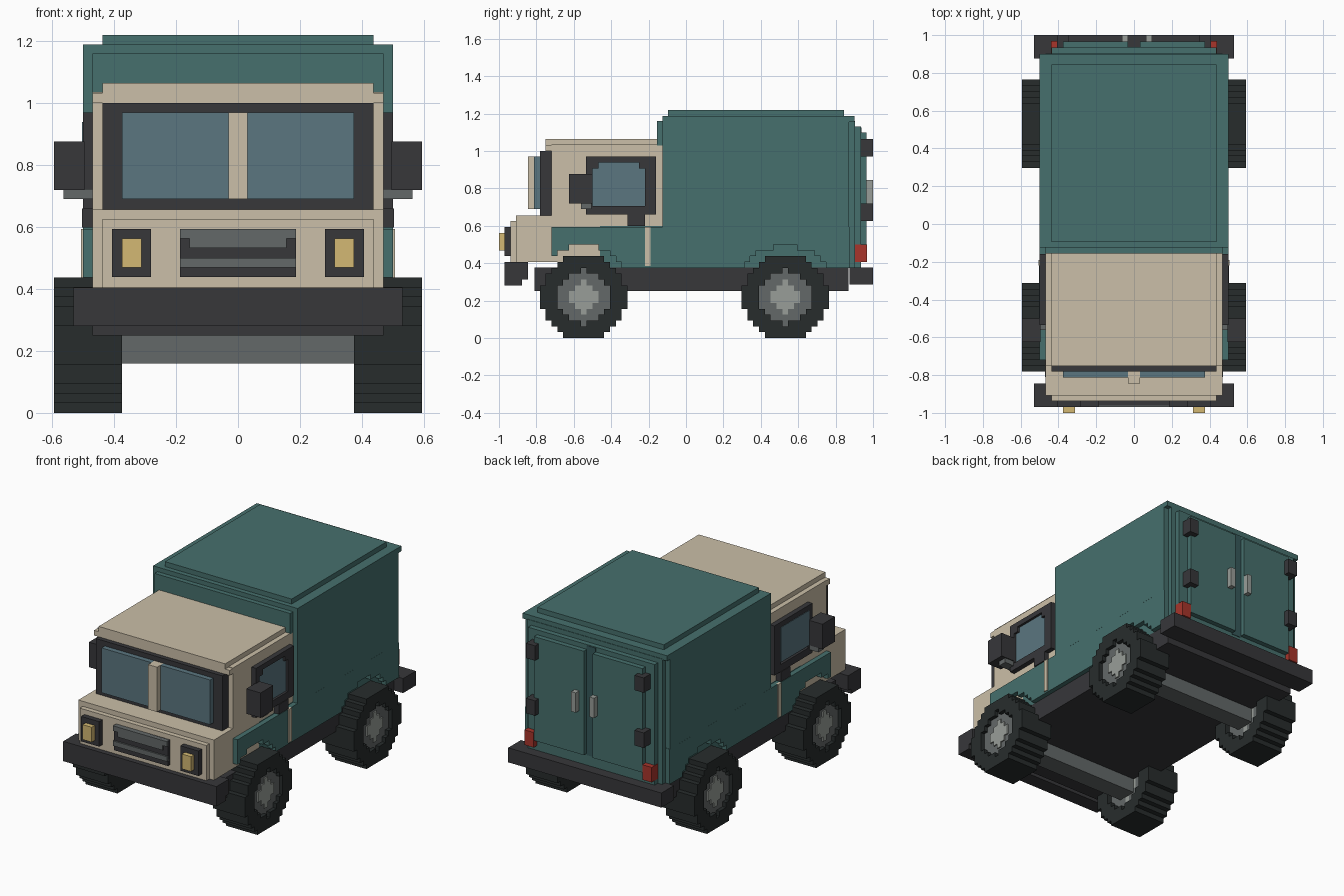
import bpy, bmesh, math

if "Cube" in bpy.data.objects:
    bpy.data.objects.remove(bpy.data.objects["Cube"])

V = 0.03125  # block size the whole model is stepped in


def material(name, hexcol):
    m = bpy.data.materials.new(name)
    rgb = [int(hexcol[i:i + 2], 16) / 255 for i in (0, 2, 4)]
    m.diffuse_color = [c / 12.92 if c < 0.04 else ((c + 0.055) / 1.055) ** 2.4 for c in rgb] + [1]
    m.use_nodes = True
    m.node_tree.nodes["Principled BSDF"].inputs["Base Color"].default_value = m.diffuse_color
    return m


TEAL = material("teal_paint", "46706d")
DEEP = material("dark_teal", "36585a")
CREAM = material("cream_paint", "cbbfa8")
DARK = material("dark_plastic", "37373a")
TYRE = material("rubber", "272c2c")
STEEL = material("steel", "636868")
LIGHT = material("light_metal", "999e99")
GLASS = material("glass", "5b7680")
LAMP = material("lamp", "d4b973")
RED = material("tail_red", "a8352b")


def finish(bm, name, mat):
    bmesh.ops.recalc_face_normals(bm, faces=bm.faces)
    me = bpy.data.meshes.new(name)
    bm.to_mesh(me)
    bm.free()
    me.materials.append(mat)
    ob = bpy.data.objects.new(name, me)
    bpy.context.collection.objects.link(ob)
    return ob


def box(name, x, y, z, mat):
    bm = bmesh.new()
    bmesh.ops.create_cube(bm, size=1)
    for v in bm.verts:
        v.co = [r[0] + (r[1] - r[0]) * (c + 0.5) for r, c in zip((x, y, z), v.co)]
    return finish(bm, name, mat)


def pair(name, x, y, z, mat):
    box(name + "_right", x, y, z, mat)
    box(name + "_left", (-x[1], -x[0]), y, z, mat)


def wide(name, half, y, z, mat):
    return box(name, (-half, half), y, z, mat)


def voxels(name, cells, x, y0, z0, mat):
    """Stepped plate: a set of (y, z) grid cells given thickness along x."""
    bm = bmesh.new()

    def quad(*pts):
        bm.faces.new([bm.verts.new((p[0], y0 + p[1] * V, z0 + p[2] * V)) for p in pts])
    a, b = x
    for i, j in cells:
        c = [(i, j), (i + 1, j), (i + 1, j + 1), (i, j + 1)]
        for s in x:
            quad(*[(s, *p) for p in c])
        for k, (di, dj) in enumerate([(0, -1), (1, 0), (0, 1), (-1, 0)]):
            if (i + di, j + dj) not in cells:
                p, q = c[k], c[(k + 1) % 4]
                quad((a, *p), (b, *p), (b, *q), (a, *q))
    bmesh.ops.remove_doubles(bm, verts=bm.verts, dist=1e-5)
    return finish(bm, name, mat)


def disc(r):
    """Cells of a stepped circle, 14 rows high and 15 columns wide at full size."""
    return {(i, j) for j in range(-7, 7) for i in range(-7, 8)
            if i * i + (j + 0.5) ** 2 <= r * r}


# Wheels and axles
WHEEL_Y = (-0.547, 0.531)
tyre, rim, hub = disc(7.4), disc(4.55), disc(2.3) | {(0, 2), (0, -3)}
for tag, wy in zip(("front", "rear"), WHEEL_Y):
    for side, s in (("right", 1), ("left", -1)):
        for part, cells, x, mat in (("tyre", tyre - rim, (0.375, 0.594), TYRE),
                                    ("rim", rim - hub, (0.406, 0.57), STEEL),
                                    ("hub", hub, (0.406, 0.578), LIGHT)):
            voxels(f"{tag}_{part}_{side}", cells, sorted((s * x[0], s * x[1])),
                   wy - V / 2, 7 * V, mat)
    wide(tag + "_axle", 0.42, (wy - 0.06, wy + 0.06), (0.16, 0.28), STEEL)

# Chassis and bumpers
wide("chassis", 0.47, (-0.81, 0.87), (0.25, 0.376), DARK)
wide("front_bumper", 0.53, (-0.97, -0.845), (0.312, 0.405), DARK)
wide("front_bumper_lower", 0.53, (-0.97, -0.876), (0.281, 0.312), DARK)
wide("rear_bumper", 0.53, (0.875, 1.0), (0.285, 0.376), DARK)

# Lower side skins with stepped wheel arches
skin = {(i, j) for i in range(51) for j in range(7)
        if all((-0.719 + (i + 0.5) * V - wy) ** 2 + (0.375 + (j + 0.5) * V - 0.22) ** 2 > 0.275 ** 2
               for wy in WHEEL_Y)}
for side, x in (("right", (0.469, 0.5)), ("left", (-0.5, -0.469))):
    voxels("lower_side_" + side, skin, x, -0.719, 0.375, TEAL)
wide("lower_body", 0.469, (-0.46, 0.9), (0.375, 0.6), TEAL)
pair("door_trim", (0.49, 0.506), (-0.22, -0.19), (0.385, 0.594), CREAM)

# Cargo box with stepped edges
wide("cargo_box", 0.5, (-0.125, 0.872), (0.594, 1.16), TEAL)
wide("cargo_front_lip", 0.469, (-0.155, -0.12), (1.03, 1.16), TEAL)
wide("cargo_top_edge", 0.5, (-0.125, 0.9), (1.155, 1.188), TEAL)
wide("cargo_roof", 0.438, (-0.095, 0.844), (1.18, 1.219), TEAL)
wide("cargo_rear", 0.469, (0.86, 0.903), (0.376, 1.16), TEAL)

# Rear doors, hinges, handles and tail lights
wide("door_frame", 0.438, (0.9, 0.935), (0.376, 1.13), TEAL)
wide("door_seam", 0.032, (0.93, 0.938), (0.44, 1.125), DEEP)
pair("rear_door", (0.031, 0.375), (0.93, 0.966), (0.45, 1.1), TEAL)
for tag, z in (("upper", (0.97, 1.063)), ("lower", (0.625, 0.719))):
    pair(tag + "_hinge", (0.344, 0.408), (0.935, 1.0), z, DARK)
box("door_handle_left", (-0.063, -0.032), (0.96, 1.0), (0.72, 0.844), LIGHT)
box("door_handle_right", (0.063, 0.094), (0.96, 1.0), (0.72, 0.844), LIGHT)
pair("tail_light", (0.376, 0.44), (0.9, 0.968), (0.406, 0.5), RED)

# Cab shell and nose
wide("cab", 0.469, (-0.72, -0.12), (0.594, 1.035), CREAM)
wide("cab_roof", 0.438, (-0.72, -0.12), (1.03, 1.065), CREAM)
wide("cab_brow", 0.469, (-0.752, -0.71), (1.0, 1.032), CREAM)
wide("cab_brow_top", 0.438, (-0.752, -0.71), (1.03, 1.065), CREAM)
wide("nose", 0.469, (-0.908, -0.455), (0.405, 0.656), CREAM)
wide("nose_panel", 0.438, (-0.938, -0.9), (0.405, 0.625), CREAM)

# Windscreen
wide("windscreen_frame", 0.438, (-0.78, -0.71), (0.65, 1.0), DARK)
pair("windscreen_glass", (0.031, 0.375), (-0.812, -0.77), (0.69, 0.97), GLASS)
wide("windscreen_pillar", 0.031, (-0.844, -0.77), (0.69, 0.97), CREAM)

# Grille and headlamps
wide("grille_plate", 0.187, (-0.96, -0.93), (0.438, 0.594), DARK)
wide("grille_top_bar", 0.187, (-0.97, -0.93), (0.562, 0.594), STEEL)
wide("grille_mid_bar", 0.156, (-0.97, -0.93), (0.532, 0.563), STEEL)
wide("grille_low_bar", 0.187, (-0.97, -0.93), (0.469, 0.5), STEEL)
pair("lamp_plate", (0.281, 0.406), (-0.97, -0.93), (0.438, 0.594), DARK)
pair("headlamp", (0.312, 0.375), (-1.0, -0.96), (0.469, 0.562), LAMP)

# Side windows: a frame of four bars around stepped glass
pair("window_frame_front", (0.46, 0.5), (-0.535, -0.5), (0.66, 0.97), DARK)
pair("window_frame_rear", (0.46, 0.5), (-0.22, -0.16), (0.66, 0.97), DARK)
pair("window_frame_top", (0.46, 0.5), (-0.5, -0.22), (0.938, 0.97), DARK)
pair("window_frame_bottom", (0.46, 0.5), (-0.5, -0.22), (0.66, 0.705), DARK)
pair("window_corner_front", (0.46, 0.5), (-0.5, -0.469), (0.906, 0.94), DARK)
pair("window_corner_rear", (0.46, 0.5), (-0.25, -0.22), (0.906, 0.94), DARK)
box("side_glass_right", (0.46, 0.485), (-0.5, -0.22), (0.7, 0.94), GLASS)
box("side_glass_left", (-0.503, -0.46), (-0.5, -0.22), (0.72, 0.938), GLASS)
pair("cab_door_handle", (0.46, 0.503), (-0.312, -0.22), (0.598, 0.66), DARK)

# Mirrors
pair("mirror", (0.495, 0.594), (-0.625, -0.5), (0.72, 0.876), DARK)
pair("mirror_bracket", (0.46, 0.563), (-0.562, -0.505), (0.69, 0.722), STEEL)
